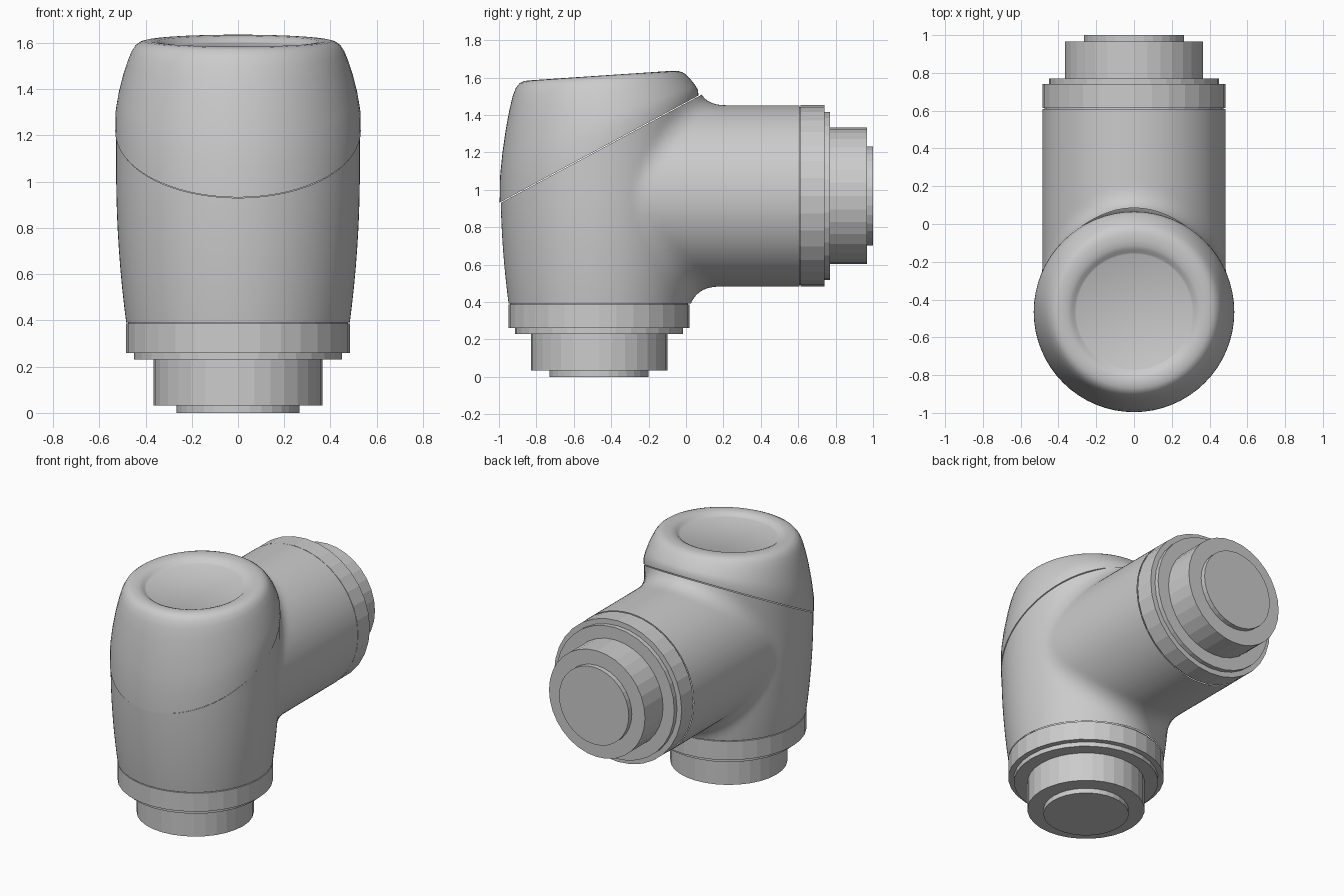
import bpy, bmesh, math
from mathutils import Vector, Matrix

if "Cube" in bpy.data.objects:
    bpy.data.objects.remove(bpy.data.objects["Cube"])

YC, ZC = -0.465, 0.967        # post axis (y) and arm axis (z)
SEAM = 0.538                  # slope of the cap joint

grey = bpy.data.materials.new("light grey")
grey.diffuse_color = (0.6, 0.6, 0.6, 1)
grey.use_nodes = True
grey.node_tree.nodes["Principled BSDF"].inputs["Base Color"].default_value = grey.diffuse_color


def add_object(name, bm, smooth=None):
    bmesh.ops.recalc_face_normals(bm, faces=bm.faces)
    me = bpy.data.meshes.new(name)
    bm.to_mesh(me)
    bm.free()
    me.materials.append(grey)
    ob = bpy.data.objects.new(name, me)
    bpy.context.collection.objects.link(ob)
    bpy.ops.object.select_all(action='DESELECT')
    ob.select_set(True)
    bpy.context.view_layer.objects.active = ob
    if smooth:
        bpy.ops.object.shade_smooth_by_angle(angle=math.radians(smooth))
    return ob


def add_cylinder(bm, r, a, b, place, seg=32):
    m = place @ Matrix.Translation((0, 0, (a + b) / 2))
    bmesh.ops.create_cone(bm, cap_ends=True, segments=seg, radius1=r, radius2=r,
                          depth=b - a, matrix=m)


# Placement of each end: local z runs from the outer end inwards
post = Matrix.Translation((0, YC, 0))
arm = Matrix.Translation((0, 1, ZC)) @ Matrix.Rotation(math.radians(90), 4, 'X')

# Stepped couplings at both ends
steps = [("end_disc", 0.265, 0, 0.04), ("neck", 0.365, 0.033, 0.24),
         ("step_ring", 0.45, 0.23, 0.27), ("collar", 0.485, 0.26, 0.387),
         ("joint_groove", 0.475, 0.38, 0.4)]
for side, place in (("lower", post), ("rear", arm)):
    for part, r, a, b in steps:
        bm = bmesh.new()
        add_cylinder(bm, r, a, b, place)
        add_object(f"{side}_{part}", bm)


# Elbow body: post and arm blended with a fillet that fades at the sides
def elbow_field(p):
    r1 = max(math.hypot(p.x, p.y - YC), 1e-4)
    r2 = max(math.hypot(p.x, p.z - ZC), 1e-4)
    f1 = r1 - (0.527 - 0.1 * max(0, 1.05 - p.z) ** 2)
    f2 = max(r2 - 0.485, YC - p.y)
    k = 0.15 * max(0.01, 1 - p.x * p.x / (r1 * r2))
    h = max(k - abs(f1 - f2), 0) / k
    return min(f1, f2) - h * h * k / 4


bm = bmesh.new()
add_cylinder(bm, 0.525, 0.2, 1.75, post, 64)
add_cylinder(bm, 0.485, 0.2, 1.465, arm, 64)
body = add_object("elbow_body", bm)
mod = body.modifiers.new("merge", 'REMESH')
mod.mode = 'VOXEL'
mod.voxel_size = 0.025
bpy.ops.object.modifier_apply(modifier=mod.name)

bm = bmesh.new()
bm.from_mesh(body.data)
E = 1e-3
axes = [Vector((E, 0, 0)), Vector((0, E, 0)), Vector((0, 0, E))]
for v in bm.verts:
    for _ in range(4):
        f = elbow_field(v.co)
        g = Vector([(elbow_field(v.co + a) - f) / E for a in axes])
        v.co -= g * (f / max(g.length_squared, 0.2))
# Trim at the two collars and at the slanted cap joint
for co, no in (((0, 0, 0.392), (0, 0, -1)), ((0, 0.608, 0), (0, 1, 0)),
               ((0, -1, 0.925), (0, -SEAM, 1))):
    bmesh.ops.bisect_plane(bm, geom=bm.verts[:] + bm.edges[:] + bm.faces[:],
                           plane_co=co, plane_no=no, clear_outer=True)
bm.to_mesh(body.data)
bm.free()
bpy.ops.object.shade_smooth_by_angle(angle=math.radians(40))

# Cap: rings sweep from the slanted joint to the gently tilted top
profile = [(0.5, 0, 0), (0.531, 0, 0), (0.53, 0.2, 0), (0.517, 0.4, 0),
           (0.498, 0.6, 0), (0.48, 0.75, 0), (0.462, 0.87, 0), (0.445, 0.94, 0),
           (0.425, 0.98, 0), (0.405, 0.995, 0), (0.38, 1, 0), (0.35, 1, -0.003),
           (0.33, 1, -0.012), (0.315, 1, -0.025), (0.305, 1, -0.03)]
N = 64
bm = bmesh.new()
rings = []
for r, t, dz in profile:
    ring = []
    for i in range(N):
        a = 2 * math.pi * i / N
        y = YC + r * math.sin(a)
        low = 0.93 + SEAM * (y + 1)
        top = 1.582 + 0.067 * (y + 0.88)
        ring.append(bm.verts.new((r * math.cos(a), y, low + (top - low) * t + dz)))
    rings.append(ring)
for p, q in zip(rings, rings[1:]):
    for i in range(N):
        j = (i + 1) % N
        bm.faces.new((p[i], p[j], q[j], q[i]))
bm.faces.new(rings[0][::-1])
bm.faces.new(rings[-1])
add_object("top_cap", bm, 35)
